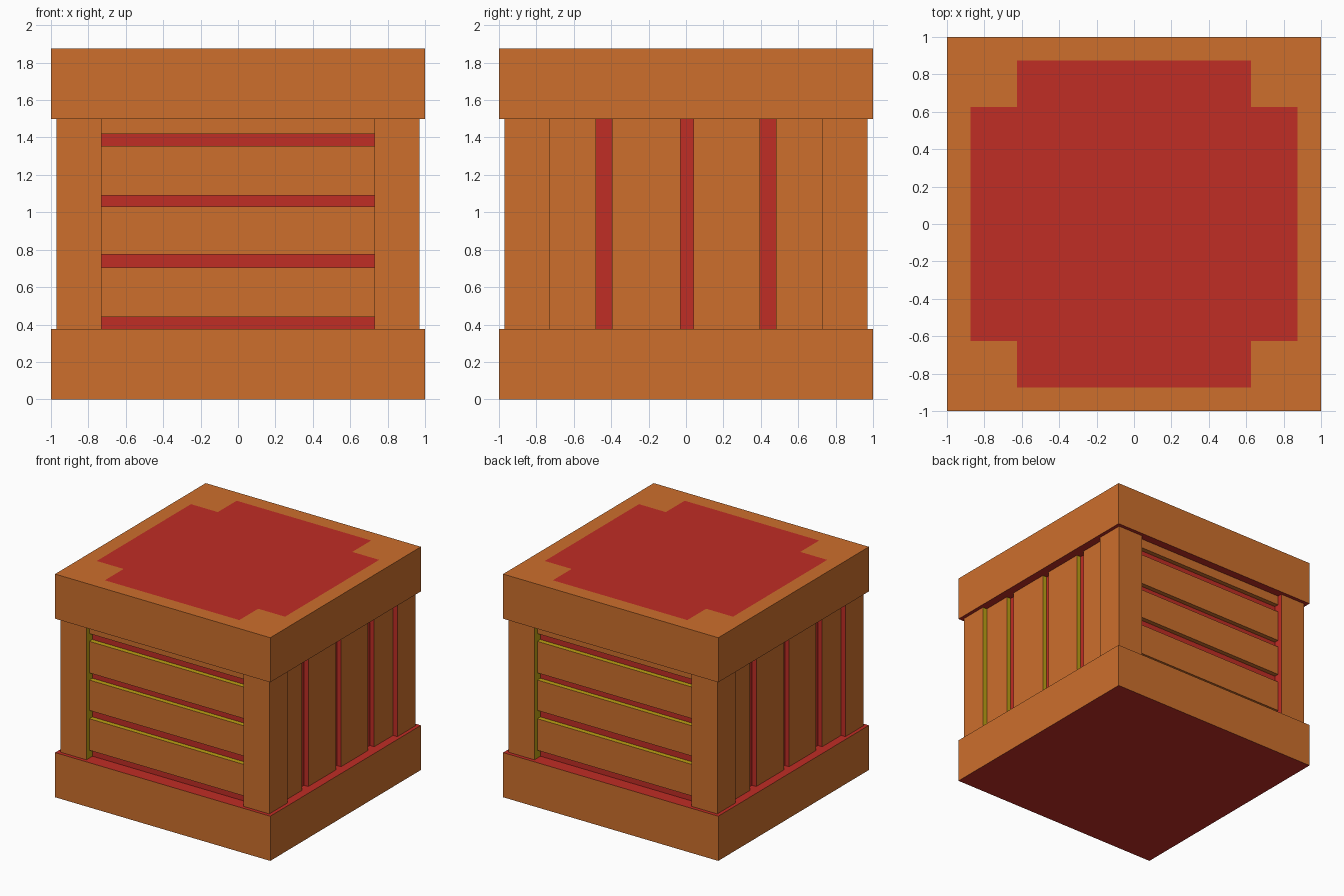
import bpy, bmesh, math
from mathutils import Matrix, Vector

cube = bpy.data.objects.get("Cube")
if cube:
    bpy.data.objects.remove(cube, do_unlink=True)


def make_material(name, rgb):
    col = [(c / 255 / 12.92 if c < 11 else ((c / 255 + 0.055) / 1.055) ** 2.4) for c in rgb] + [1]
    mat = bpy.data.materials.new(name)
    mat.use_nodes = True
    mat.diffuse_color = col
    mat.node_tree.nodes["Principled BSDF"].inputs["Base Color"].default_value = col
    return mat


MATS = [make_material("orange_wood", (205, 111, 44)),
        make_material("red_paint", (192, 45, 37)),
        make_material("yellow_edge", (190, 160, 20))]
ORANGE, RED, YELLOW = range(3)
DIRS = {"+x": Vector((1, 0, 0)), "-x": Vector((-1, 0, 0)), "+y": Vector((0, 1, 0)),
        "-y": Vector((0, -1, 0)), "+z": Vector((0, 0, 1)), "-z": Vector((0, 0, -1))}


def box(name, x, y, z, base=ORANGE, sides=None, half_turn=False, detail=None):
    """Box between ranges; sides maps a face direction to its own colour."""
    bm = bmesh.new()
    bmesh.ops.create_cube(bm, size=1)
    for v in bm.verts:
        for i, (lo, hi) in enumerate((x, y, z)):
            v.co[i] = lo + (v.co[i] + 0.5) * (hi - lo)
    bm.normal_update()
    for f in bm.faces:
        f.material_index = base
        for key, colour in (sides or {}).items():
            if f.normal.dot(DIRS[key]) > 0.9:
                f.material_index = colour
    if detail:
        detail(bm)
    if half_turn:
        bmesh.ops.rotate(bm, verts=bm.verts, cent=(0, 0, 0), matrix=Matrix.Rotation(math.pi, 3, "Z"))
    mesh = bpy.data.meshes.new(name)
    bm.to_mesh(mesh)
    bm.free()
    for m in MATS:
        mesh.materials.append(m)
    obj = bpy.data.objects.new(name, mesh)
    bpy.context.collection.objects.link(obj)
    return obj


INNER, OUTER = 0.625, 0.875


def notched_panel(bm):
    """Cut the top face into a grid and paint a notched square on it."""
    for axis in (DIRS["+x"], DIRS["+y"]):
        for d in (-OUTER, -INNER, INNER, OUTER):
            top = [f for f in bm.faces if f.normal.z > 0.9]
            geom = top + list({e for f in top for e in f.edges}) + list({v for f in top for v in f.verts})
            bmesh.ops.bisect_plane(bm, geom=geom, plane_co=axis * d, plane_no=axis, dist=1e-5)
            bm.normal_update()
    for f in bm.faces:
        if f.normal.z > 0.9:
            c = f.calc_center_median()
            a, b = sorted((abs(c.x), abs(c.y)))
            f.material_index = RED if a < INNER and b < OUTER else ORANGE


# Base, lid and inner body
FULL = (-1, 1)
LOW, HIGH, TOP = 0.375, 1.5, 1.875
CORE, PLANK, POST, POST_IN = 0.89, 0.93, 0.97, 0.73
box("base", FULL, FULL, (0, LOW), sides={"+z": RED, "-z": RED})
box("lid", FULL, FULL, (HIGH, TOP), sides={"-z": RED}, detail=notched_panel)
box("inner_body", (-CORE, CORE), (-CORE, CORE), (LOW, HIGH), base=RED)

# Posts and planks, repeated by a half turn
for turned in (False, True):
    face, side = ("back", "left") if turned else ("front", "right")
    span = (LOW, HIGH)
    box(face + "_post_a", (-POST, -POST_IN), (-POST, -POST_IN), span,
        sides={"+x": YELLOW, "+y": RED}, half_turn=turned)
    box(face + "_post_b", (POST_IN, POST), (-POST, -POST_IN), span,
        sides={"-x": RED, "+y": YELLOW}, half_turn=turned)
    # Horizontal planks
    for i, z in enumerate(((0.44, 0.705), (0.775, 1.03), (1.09, 1.355), (1.42, HIGH))):
        box(f"{face}_plank_{i + 1}", (-POST_IN, POST_IN), (-PLANK, -CORE), z,
            sides={"+z": YELLOW}, half_turn=turned)
    # Vertical planks
    for i, y in enumerate(((-POST_IN, -0.48), (-0.395, -0.03), (0.04, 0.395), (0.48, POST_IN))):
        box(f"{side}_plank_{i + 1}", (CORE, PLANK), y, span,
            sides={"+y": YELLOW, "-y": RED}, half_turn=turned)
